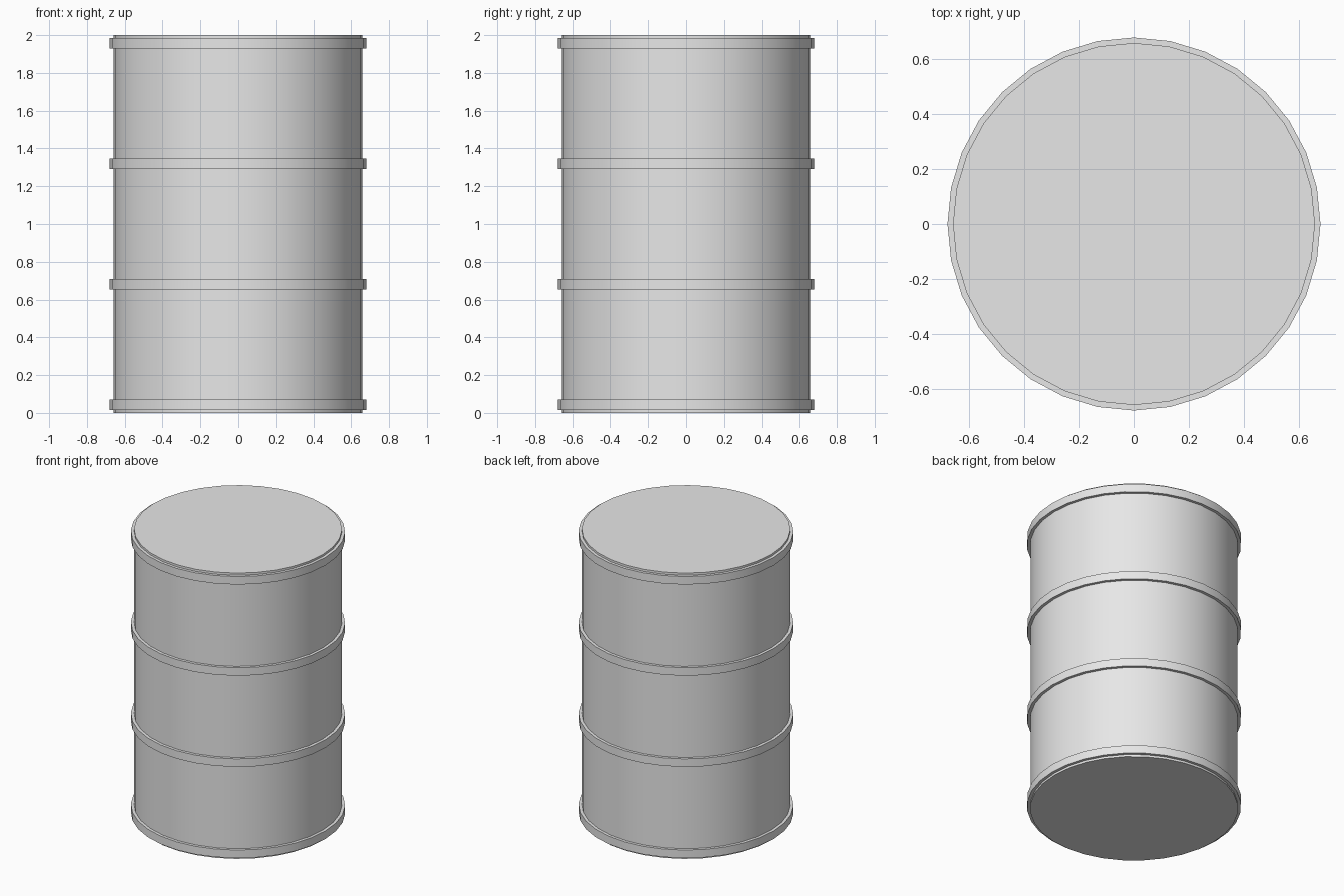
import bpy
import math

SIDES = 32
BODY_RADIUS = 0.66
BAND_RADIUS = 0.68
BAND_HEIGHT = 0.056

cube = bpy.data.objects.get("Cube")
if cube:
    bpy.data.objects.remove(cube, do_unlink=True)

# Single bare-metal grey
grey = bpy.data.materials.new("light_grey_metal")
grey.use_nodes = True
colour = (0.8, 0.8, 0.8, 1)
grey.diffuse_color = colour
grey.node_tree.nodes["Principled BSDF"].inputs["Base Color"].default_value = colour


def cylinder(name, radius, height, z):
    bpy.ops.mesh.primitive_cylinder_add(
        vertices=SIDES, radius=radius, depth=height, location=(0, 0, z))
    obj = bpy.context.object
    obj.name = name
    obj.data.materials.append(grey)
    bpy.ops.object.shade_smooth_by_angle(angle=math.radians(30))
    return obj


# Drum body with closed lid and base
cylinder("drum_body", BODY_RADIUS, 2, 1)

# Four evenly spaced raised bands
names = ("bottom_band", "lower_band", "upper_band", "top_band")
for i, name in enumerate(names):
    cylinder(name, BAND_RADIUS, BAND_HEIGHT, 0.043 + i * 0.638)
